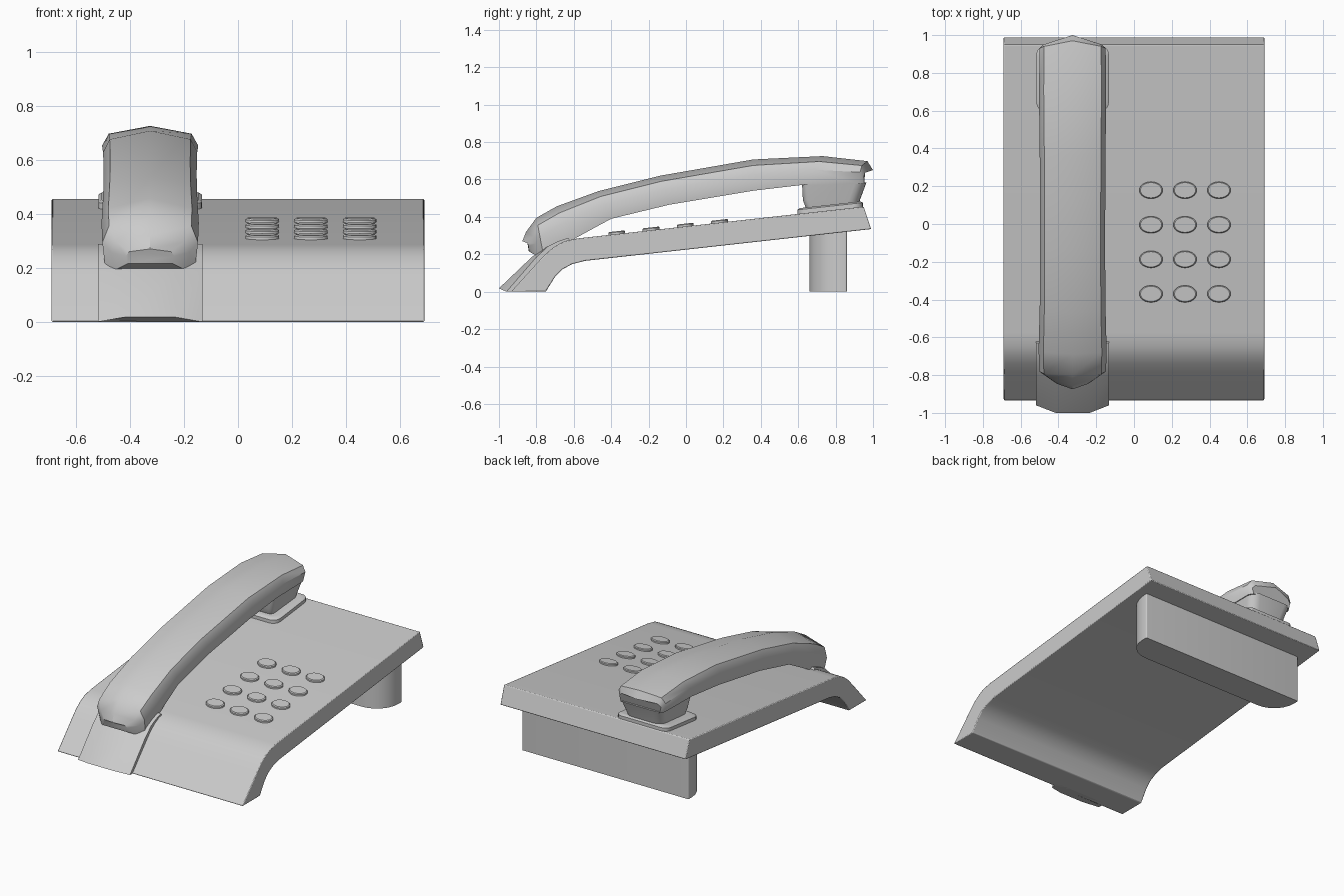
import bpy, bmesh, math

if "Cube" in bpy.data.objects:
    bpy.data.objects.remove(bpy.data.objects["Cube"])

HX = -0.325  # centre line of handset and cradle


def loft(name, rings, angle=35, bevel=0.0):
    """Skin closed rings of equal length and cap both ends."""
    bm = bmesh.new()
    rows = [[bm.verts.new(p) for p in r] for r in rings]
    n = len(rows[0])
    for a, b in zip(rows, rows[1:]):
        for i in range(n):
            j = (i + 1) % n
            bm.faces.new((a[i], a[j], b[j], b[i]))
    bm.faces.new(rows[0])
    bm.faces.new(rows[-1])
    bmesh.ops.recalc_face_normals(bm, faces=bm.faces)
    mesh = bpy.data.meshes.new(name)
    bm.to_mesh(mesh)
    bm.free()
    mesh.shade_smooth()
    mesh.set_sharp_from_angle(angle=math.radians(angle))
    obj = bpy.data.objects.new(name, mesh)
    bpy.context.collection.objects.link(obj)
    if bevel:
        mod = obj.modifiers.new("edge", 'BEVEL')
        mod.width, mod.segments = bevel, 2
        mod.limit_method, mod.angle_limit = 'ANGLE', math.radians(50)
    return obj


def deck(y):
    """Height of the sloping top surface."""
    return 0.285 + (y + 0.58) * 0.111


def rounded_rect(cx, cy, hx, hy, r_back, r_front, seg=5):
    pts = []
    for k, (sx, sy) in enumerate(((1, 1), (-1, 1), (-1, -1), (1, -1))):
        r = r_back if sy > 0 else r_front
        for s in range(seg + 1):
            a = math.radians(90 * (k + s / seg))
            pts.append((cx + sx * (hx - r) + r * math.cos(a),
                        cy + sy * (hy - r) + r * math.sin(a)))
    return pts


# Bent slab body
profile = [(-0.935, 0), (-0.785, 0.165), (-0.74, 0.212), (-0.70, 0.243), (-0.65, 0.27),
           (-0.58, 0.285), (0.95, 0.455), (0.99, 0.335), (-0.54, 0.165), (-0.61, 0.147),
           (-0.66, 0.12), (-0.70, 0.08), (-0.75, 0)]
loft("body", [[(x, y, z) for y, z in profile] for x in (-0.69, 0.69)], bevel=0.005)

# Rear stand with rounded front corners
plan = rounded_rect(0, 0.76, 0.62, 0.10, 0.008, 0.16, 6)
loft("rear_stand", [[(x, y, z) for x, y in plan] for z in (0, 0.34)])

# Keypad of flat oval keys lying on the deck
for row in range(4):
    for col in range(3):
        cx, cy = 0.09 + 0.18 * col, -0.37 + 0.183 * row
        rings = []
        for h, s in ((-0.01, 1), (0.010, 1), (0.015, 0.9)):
            ring = []
            for k in range(24):
                a = 2 * math.pi * k / 24
                y = cy + 0.045 * s * math.sin(a)
                ring.append((cx + 0.062 * s * math.cos(a), y, deck(y) + h))
            rings.append(ring)
        loft(f"key_{row}_{col}", rings)

# Front cradle: centre line, side line and buried line at each station
stations = [((-1.0, 0.018), (-0.96, 0), (-0.90, 0)),
            ((-0.825, 0.185), (-0.80, 0.185), (-0.75, 0.14)),
            ((-0.745, 0.24), (-0.735, 0.245), (-0.68, 0.20)),
            ((-0.69, 0.268), (-0.685, 0.27), (-0.64, 0.22)),
            ((-0.63, 0.288), (-0.63, 0.288), (-0.60, 0.24))]
rings = []
for mid, side, low in stations:
    right = [(0.09, mid), (0.193, side), (0.193, low)]
    outline = right + [(-x, p) for x, p in reversed(right)]
    rings.append([(HX + x, y, z) for x, (y, z) in outline])
loft("front_cradle", rings)

# Rear cradle pad with a stepped rim
rings = []
for inset, h in ((0, -0.02), (0, 0.022), (0.012, 0.03), (0.03, 0.03)):
    plan = rounded_rect(HX, 0.77, 0.192 - inset, 0.175 - inset, 0.05, 0.05)
    rings.append([(x, y, deck(y) + h) for x, y in plan])
loft("rear_cradle", rings)

# Earpiece block between pad and handset
rings = []
for hx, y0, y1, z in ((0.13, 0.64, 0.92, 0.45), (0.14, 0.625, 0.93, 0.49), (0.16, 0.62, 0.965, 0.585)):
    plan = rounded_rect(HX, (y0 + y1) / 2, hx, (y1 - y0) / 2, 0.06, 0.03)
    rings.append([(x, y, z) for x, y in plan])
loft("earpiece", rings)

# Handset: top y, z, bottom y, z, half width, pull-back of the sides
handset = [(-0.875, 0.27, -0.868, 0.215, 0.09, -0.03),
           (-0.855, 0.32, -0.83, 0.19, 0.145, -0.04),
           (-0.80, 0.395, -0.76, 0.185, 0.177, 0),
           (-0.69, 0.457, -0.63, 0.265, 0.18, 0),
           (-0.47, 0.537, -0.40, 0.39, 0.174, 0),
           (-0.14, 0.62, -0.09, 0.465, 0.172, 0),
           (0.36, 0.707, 0.36, 0.54, 0.174, 0),
           (0.73, 0.725, 0.64, 0.573, 0.178, 0),
           (0.97, 0.698, 0.95, 0.575, 0.175, 0.03),
           (1.0, 0.65, 1.0, 0.575, 0.155, 0.05)]
rings = []
for ty, tz, by, bz, w, pull in handset:
    half = [(0.86, 0.81), (1.0, 0.52), (0.93, 0.0)]
    outline = [(0, 1)] + half + [(-u, v) for u, v in reversed(half)]
    rings.append([(HX + u * w, by + (ty - by) * v - pull * abs(u), bz + (tz - bz) * v)
                  for u, v in outline])
loft("handset", rings, angle=38)
